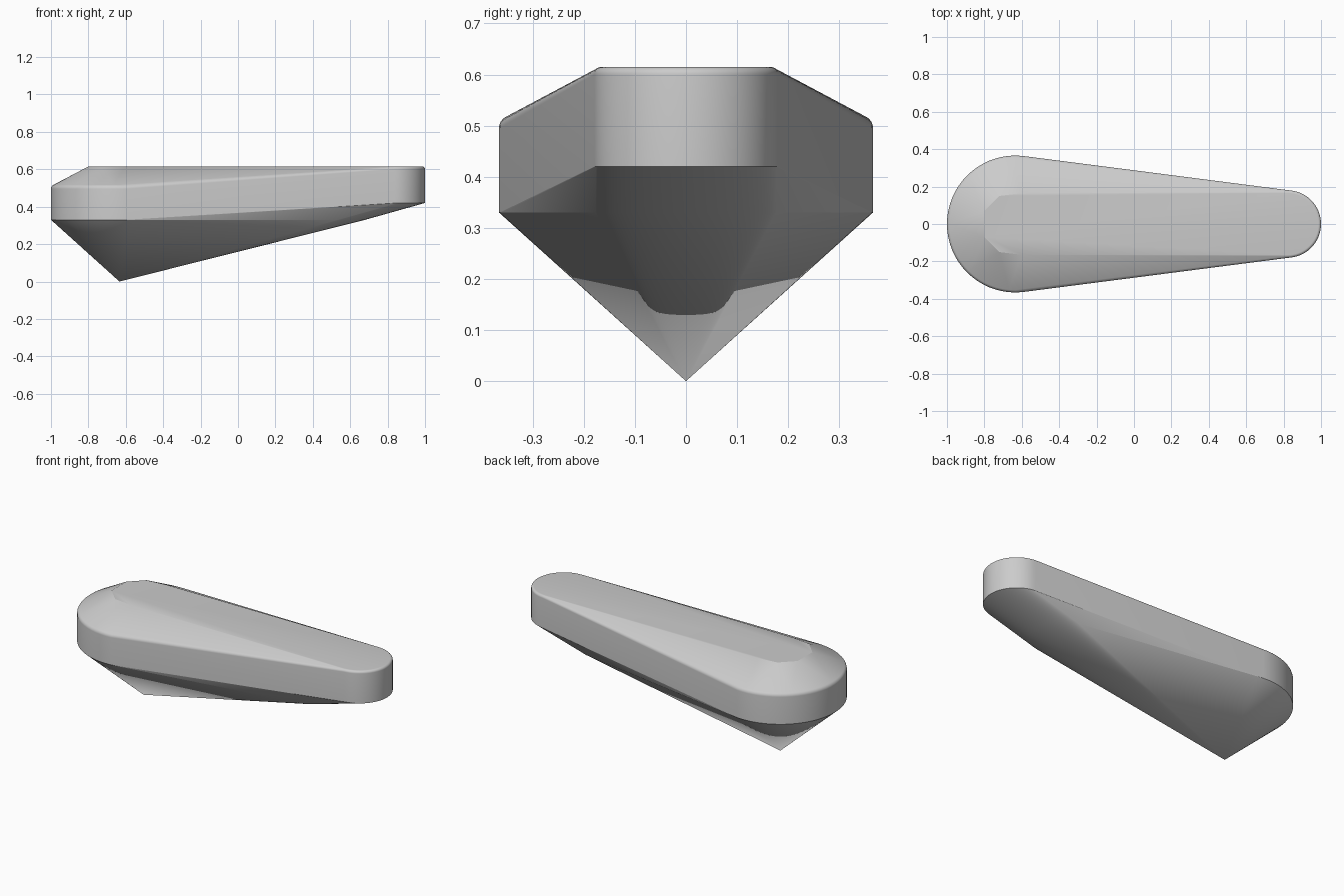
import bpy, bmesh
from math import sin, cos, pi, radians

cube = bpy.data.objects.get("Cube")
if cube:
    bpy.data.objects.remove(cube, do_unlink=True)

SEGMENTS = 64
BIG_X, BIG_R = -0.634, 0.366
SMALL_X, SMALL_R = 0.82, 0.18
TOP = 0.615

bm = bmesh.new()


def ring(cx, r, z):
    for i in range(SEGMENTS):
        a = 2 * pi * i / SEGMENTS
        bm.verts.new((cx + r * cos(a), r * sin(a), z))


def rounded_rim(cx, r, z, radius, sweep, steps=7):
    """Rings rolling inward from a vertical wall."""
    for i in range(steps + 1):
        a = radians(sweep) * i / steps
        ring(cx, r - radius * (1 - cos(a)), z + radius * sin(a))


# Wide end: lower edge and rounded shoulder
ring(BIG_X, BIG_R, 0.33)
rounded_rim(BIG_X, BIG_R, 0.495, 0.025, 62)

# Narrow end: lower edge and rounded top rim
ring(SMALL_X, SMALL_R, 0.42)
rounded_rim(SMALL_X, SMALL_R, 0.60, 0.015, 90)

# Underside: pointed tip and the chamfer toward the narrow end
bm.verts.new((BIG_X, 0, 0))
ring(0.5, SMALL_R, 0.33)

# Faceted end of the flat top
for side in (-1, 1):
    bm.verts.new((-0.80, side * 0.07, TOP))
    bm.verts.new((-0.72, side * 0.15, TOP))
    bm.verts.new((-0.60, side * 0.165, TOP))

# Wrap the profiles in one convex skin
result = bmesh.ops.convex_hull(bm, input=bm.verts[:])
unused = {g for g in result["geom_interior"] + result["geom_unused"]
          if isinstance(g, bmesh.types.BMVert)}
bmesh.ops.delete(bm, geom=list(unused), context='VERTS')
bmesh.ops.dissolve_limit(bm, angle_limit=radians(0.2),
                         verts=bm.verts[:], edges=bm.edges[:])
bmesh.ops.recalc_face_normals(bm, faces=bm.faces[:])

mesh = bpy.data.meshes.new("tapered_body")
bm.to_mesh(mesh)
bm.free()
body = bpy.data.objects.new("tapered_body", mesh)
bpy.context.collection.objects.link(body)

# Plain grey surface
grey = bpy.data.materials.new("light_grey")
grey.use_nodes = True
color = (0.6, 0.6, 0.6, 1)
grey.diffuse_color = color
grey.node_tree.nodes["Principled BSDF"].inputs["Base Color"].default_value = color
mesh.materials.append(grey)

bpy.ops.object.select_all(action='DESELECT')
body.select_set(True)
bpy.context.view_layer.objects.active = body
bpy.ops.object.shade_smooth_by_angle(angle=radians(15))
